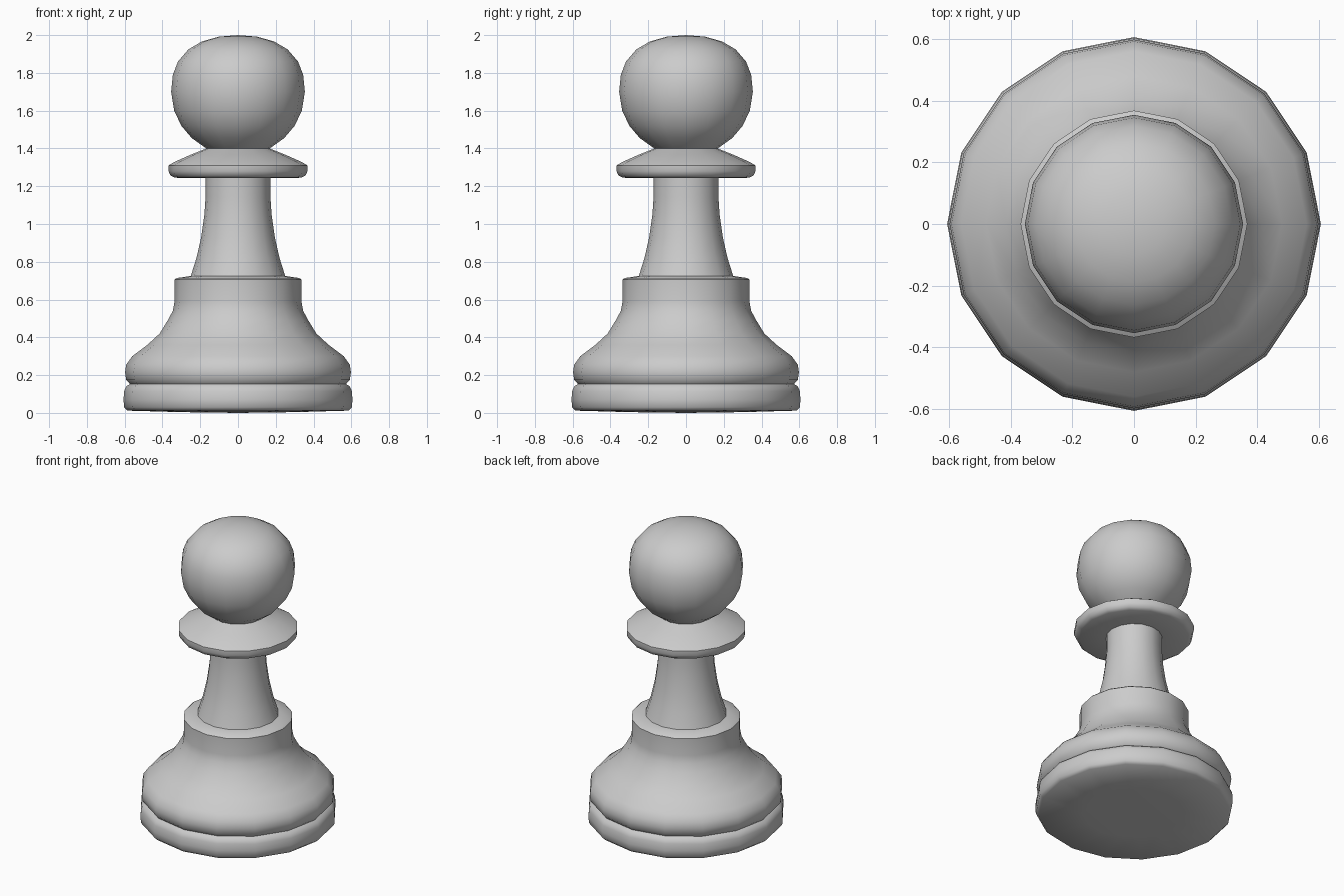
import bpy
from math import cos, sin, pi, radians

if "Cube" in bpy.data.objects:
    bpy.data.objects.remove(bpy.data.objects["Cube"])

SIDES = 16


def lathe(name, profile):
    """Turn a bottom-to-top (radius, z) profile around the z axis."""
    verts, rings, faces = [], [], []
    for r, z in profile:
        start = len(verts)
        if r == 0:
            verts.append((0, 0, z))
            rings.append([start] * SIDES)
        else:
            for i in range(SIDES):
                a = 2 * pi * i / SIDES
                verts.append((r * cos(a), r * sin(a), z))
            rings.append(list(range(start, start + SIDES)))
    for lo, hi in zip(rings, rings[1:]):
        for i in range(SIDES):
            j = (i + 1) % SIDES
            loop = [lo[i], lo[j], hi[j], hi[i]]
            faces.append(list(dict.fromkeys(loop)))
    mesh = bpy.data.meshes.new(name)
    mesh.from_pydata(verts, [], faces)
    mesh.update()
    obj = bpy.data.objects.new(name, mesh)
    bpy.context.collection.objects.link(obj)
    bpy.ops.object.select_all(action='DESELECT')
    obj.select_set(True)
    bpy.context.view_layer.objects.active = obj
    bpy.ops.object.shade_smooth_by_angle(angle=radians(50))
    return obj


# Flat foot disc up to the groove
lathe("foot", [(0, 0), (0.3, 0.004), (0.585, 0.012), (0.603, 0.03),
               (0.606, 0.07), (0.603, 0.115), (0.592, 0.14), (0.572, 0.153)])

# Bell-shaped base with a cylindrical shoulder
lathe("base", [(0.572, 0.153), (0.592, 0.175), (0.598, 0.215), (0.592, 0.255),
               (0.56, 0.30), (0.48, 0.36), (0.415, 0.42), (0.372, 0.49),
               (0.345, 0.54), (0.336, 0.59), (0.336, 0.705), (0.325, 0.714),
               (0.25, 0.725)])

# Tapered stem
lathe("stem", [(0.25, 0.725), (0.22, 0.82), (0.195, 0.93), (0.178, 1.05),
               (0.172, 1.14), (0.172, 1.243)])

# Collar ring
lathe("collar", [(0.172, 1.243), (0.335, 1.245), (0.357, 1.256), (0.368, 1.28),
                 (0.368, 1.31), (0.34, 1.327), (0.25, 1.367), (0.168, 1.40)])

# Ball head
lathe("head", [(0.168, 1.40), (0.245, 1.455), (0.30, 1.52), (0.338, 1.60),
               (0.354, 1.70), (0.345, 1.79), (0.318, 1.86), (0.262, 1.925),
               (0.19, 1.967), (0.1, 1.992), (0, 2.0)])
